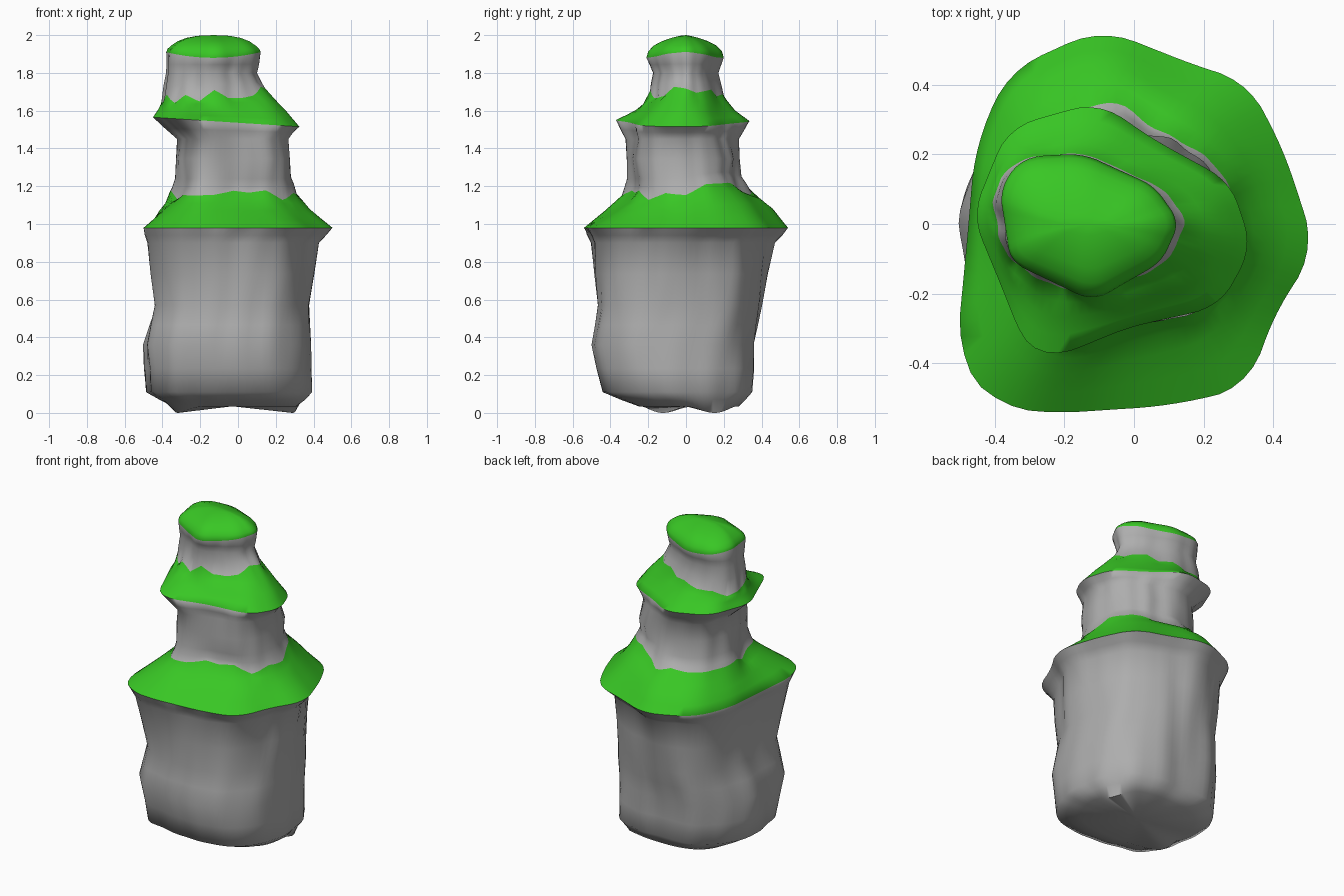
import bpy, bmesh, math, random
from mathutils import Vector, noise

if "Cube" in bpy.data.objects:
    bpy.data.objects.remove(bpy.data.objects["Cube"])

random.seed(4)
N = 80  # points around each cross-section


def material(name, rgb):
    m = bpy.data.materials.new(name)
    m.diffuse_color = (*rgb, 1)
    m.use_nodes = True
    m.node_tree.nodes["Principled BSDF"].inputs["Base Color"].default_value = m.diffuse_color
    return m


rock = material("grey rock", (0.42, 0.42, 0.42))
grass = material("bright green grass", (0.04, 0.57, 0.018))

# Ledge outlines seen from the top, counterclockwise
LOW = [(.5, -.08), (.38, -.27), (.31, -.47), (.08, -.52), (-.25, -.54), (-.4, -.52), (-.5, -.39),
       (-.45, .2), (-.36, .42), (-.1, .54), (.18, .43), (.31, .39), (.41, .2)]
MID = [(.33, -.06), (.24, -.22), (-.02, -.28), (-.25, -.37), (-.3, -.33), (-.45, .03),
       (-.35, .27), (-.1, .34), (.05, .24), (.27, .12)]
TOP = [(.12, .01), (.07, -.1), (-.12, -.21), (-.35, -.1), (-.38, .1), (-.32, .19), (-.15, .2),
       (.05, .11)]


def direction(i):
    a = 2 * math.pi * i / N
    return Vector((math.cos(a), math.sin(a)))


def sample(poly):
    """Softened radial samples of an outline, scaled into the -1..1 square."""
    lo = Vector(map(min, zip(*poly)))
    hi = Vector(map(max, zip(*poly)))
    mid, half = (lo + hi) / 2, (hi - lo) / 2
    pts = [Vector(((x - mid.x) / half.x, (y - mid.y) / half.y)) for x, y in poly]
    radii = []
    for i in range(N):
        d, best = direction(i), 0
        for p, q in zip(pts, pts[1:] + pts[:1]):
            e = q - p
            den = d.cross(e)
            if abs(den) > 1e-9:
                s = p.cross(d) / den
                if -1e-6 <= s <= 1 + 1e-6:
                    best = max(best, p.cross(e) / den)
        radii.append(best)
    soft = [sum(radii[(i + k) % N] for k in range(-2, 3)) / 5 for i in range(N)]
    out = [direction(i) * soft[i] for i in range(N)]
    top, bot = Vector(map(max, zip(*out))), Vector(map(min, zip(*out)))
    c, h = (top + bot) / 2, (top - bot) / 2
    return [Vector(((p.x - c.x) / h.x, (p.y - c.y) / h.y)) for p in out]


def rounded_square(i, power):
    d = direction(i)
    return d / (abs(d.x) ** power + abs(d.y) ** power) ** (1 / power)


SHAPES = [[rounded_square(i, 2.7) for i in range(N)]] + [sample(s) for s in (LOW, MID, TOP)]

# Silhouette: height, left, right, front, back
PROFILE = [
    (.03, -.34, .31, -.25, .28),
    (.11, -.48, .385, -.435, .345),
    (.36, -.495, .385, -.495, .36),
    (.57, -.44, .375, -.465, .41),
    (.90, -.47, .425, -.50, .465),
    (.98, -.50, .50, -.54, .54),
    (1.07, -.43, .38, -.43, .46),
    (1.15, -.355, .305, -.34, .345),
    (1.24, -.325, .275, -.315, .295),
    (1.45, -.32, .27, -.32, .28),
    (1.54, -.45, .325, -.37, .335),
    (1.60, -.425, .26, -.28, .26),
    (1.68, -.405, .15, -.20, .20),
    (1.80, -.38, .10, -.175, .17),
    (1.89, -.38, .12, -.21, .20),
]


def clamp(v):
    return max(0.0, min(1.0, v))


def bump(z, centre, width):
    return clamp(1 - abs(z - centre) / width)


# Split each profile step in two, then round off the summit as a ridge
rings = []
for a, b in zip(PROFILE, PROFILE[1:]):
    rings += [a, tuple((p + q) / 2 for p, q in zip(a, b))]
z, x0, x1, y0, y1 = PROFILE[-1]
for k in range(6):
    a = math.radians(15 * k)
    cx, cy = (x0 + x1) / 2, (y0 + y1) / 2
    sx, sy = math.cos(a) ** .8, math.cos(a) ** 1.5
    rings.append((z + .11 * math.sin(a), cx + (x0 - cx) * sx, cx + (x1 - cx) * sx,
                  cy + (y0 - cy) * sy, cy + (y1 - cy) * sy))


def is_grass(z):
    return .975 < z < 1.14 or 1.535 < z < 1.67 or z > 1.885


bm = bmesh.new()
loops = []
for k, (z, x0, x1, y0, y1) in enumerate(rings):
    # blend from rounded foot through the ledge outlines
    t = clamp((z - .3) / .6) + clamp((z - .98) / .2) + clamp((z - 1.54) / .2)
    low = min(int(t), 2)
    # walls are rougher than ledges, the middle wall is squarer than its ledge
    rough = 0 if is_grass(z) or z < .05 else .05
    square = .55 * bump(z, 1.33, .2)
    edge = k > 0 and is_grass(rings[k - 1][0]) and not is_grass(z)
    knots = [random.uniform(-.03, .03) for _ in range(N // 4)]
    loop = []
    for i in range(N):
        d = direction(i)
        ang = 2 * math.pi * i / N
        p = SHAPES[low][i].lerp(SHAPES[low + 1][i], t - low)
        p = p.lerp(rounded_square(i, 3), square)
        # vertical grooves in the rock walls
        w = 1 + rough * noise.noise(Vector((d.x * 3.2, d.y * 3.2, z * 2.2)))
        x = (x0 + x1) / 2 + p.x * w * (x1 - x0) / 2
        y = (y0 + y1) / 2 + p.y * w * (y1 - y0) / 2
        # middle ledge leans down to the right, its grass climbs there
        h = z + p.x * (.025 * bump(z, 1.69, .09) - .025 * bump(z, 1.54, .08))
        # grass climbs higher at the back right of the low ledge
        h += .08 * bump(z, 1.15, .16) * max(0, math.cos(ang - .85)) ** 3
        # summit lip rises at both ends
        h += (.03 * p.x ** 2 - .01) * bump(z, 1.89, .05)
        if edge:     # zigzag upper edge of the grass
            u, v = divmod(i, 4)
            h += knots[u] * (1 - v / 4) + knots[(u + 1) % len(knots)] * v / 4
        if k == 0:   # mostly level foot with two low spots
            h = .035 - .035 * max(0, math.cos(2 * (ang - .5))) ** 4
        loop.append(bm.verts.new((x, y, h)))
    loops.append(loop)

foot = min(v.co.z for v in loops[0])
for v in loops[0]:
    v.co.z -= foot

for k in range(len(loops) - 1):
    for i in range(N):
        j = (i + 1) % N
        face = bm.faces.new((loops[k][i], loops[k][j], loops[k + 1][j], loops[k + 1][i]))
        face.material_index = int(is_grass(rings[k][0]))

# Underside and summit caps
for loop, co, mat in ((loops[0], (-.03, 0, .035), 0), (loops[-1], (-.13, 0, 2.0), 1)):
    c = bm.verts.new(co)
    for i in range(N):
        bm.faces.new((loop[i], loop[(i + 1) % N], c)).material_index = mat

bmesh.ops.recalc_face_normals(bm, faces=bm.faces)
mesh = bpy.data.meshes.new("tiered_rock")
bm.to_mesh(mesh)
bm.free()
mesh.materials.append(rock)
mesh.materials.append(grass)
obj = bpy.data.objects.new("tiered_rock", mesh)
bpy.context.collection.objects.link(obj)
bpy.context.view_layer.objects.active = obj
obj.select_set(True)
bpy.ops.object.shade_smooth_by_angle(angle=math.radians(70))
